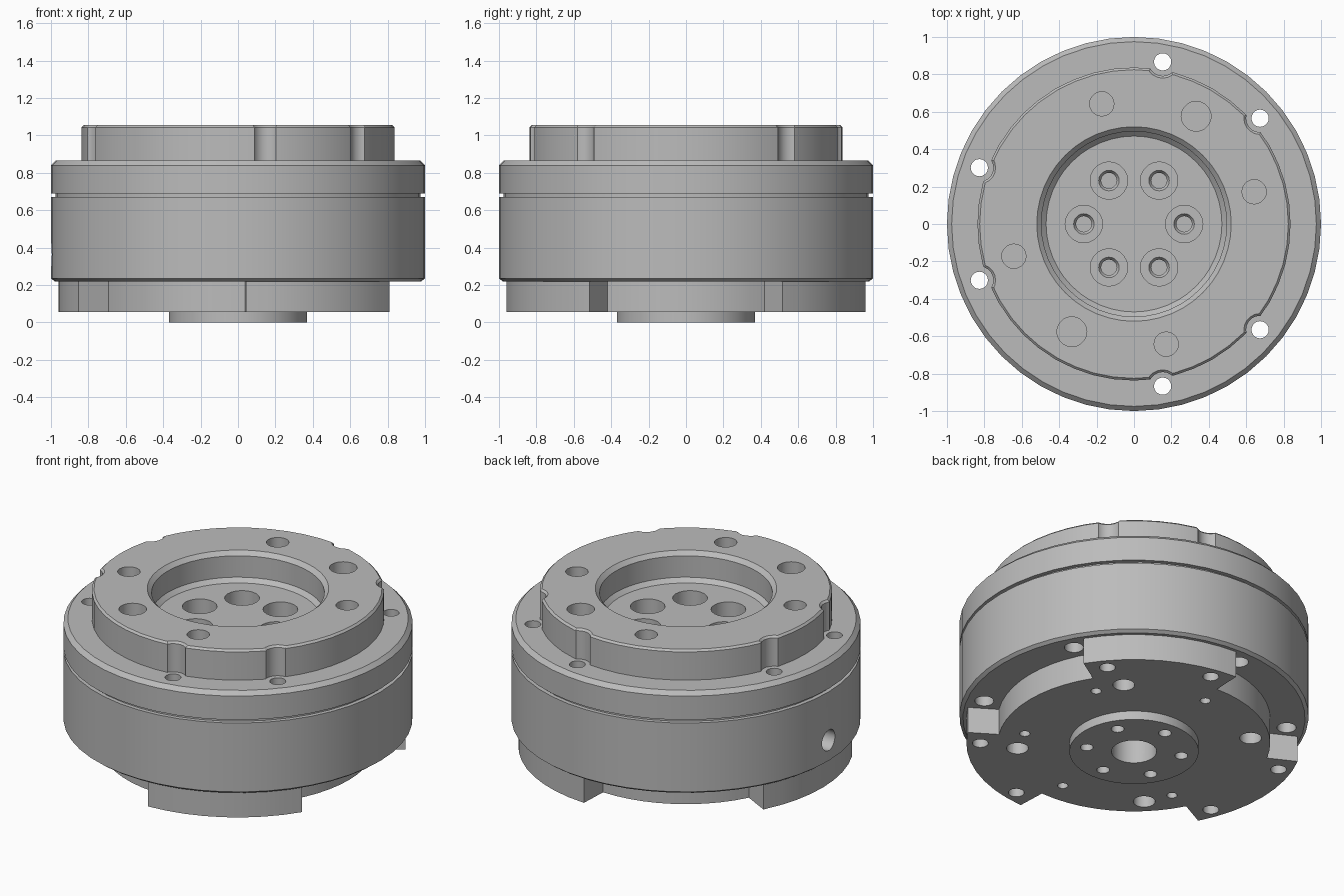
import bpy, bmesh
from math import radians, cos, sin, tau
from mathutils import Matrix, Vector

cube = bpy.data.objects.get("Cube")
if cube:
    bpy.data.objects.remove(cube)

steel = bpy.data.materials.new("light grey metal")
steel.use_nodes = True
GREY = (0.5, 0.5, 0.5, 1)
steel.diffuse_color = GREY
steel.node_tree.nodes["Principled BSDF"].inputs["Base Color"].default_value = GREY


def polar(r, deg, z=0):
    return Vector((r * cos(radians(deg)), r * sin(radians(deg)), z))


def lathe(bm, profile, segs, matrix=Matrix()):
    """Closed solid of revolution; the profile starts and ends on the axis."""
    rings = []
    for r, z in profile:
        n = 1 if r == 0 else segs
        rings.append([bm.verts.new(matrix @ Vector((r * cos(tau * i / segs), r * sin(tau * i / segs), z)))
                      for i in range(n)])
    for a, b in zip(rings, rings[1:]):
        if len(a) == 1:
            bm.faces.new(b[::-1])
        elif len(b) == 1:
            bm.faces.new(a)
        else:
            for i in range(segs):
                j = (i + 1) % segs
                bm.faces.new((a[i], a[j], b[j], b[i]))


def finish(bm, name):
    bmesh.ops.recalc_face_normals(bm, faces=bm.faces)
    mesh = bpy.data.meshes.new(name)
    bm.to_mesh(mesh)
    bm.free()
    mesh.materials.append(steel)
    obj = bpy.data.objects.new(name, mesh)
    bpy.context.collection.objects.link(obj)
    return obj


def turned(name, profile, segs=48):
    bm = bmesh.new()
    lathe(bm, profile, segs)
    return finish(bm, name)


def cutter(name, holes):
    """Holes are (profile, radius of bolt circle, angles)."""
    bm = bmesh.new()
    for profile, r, angles in holes:
        for a in angles:
            lathe(bm, profile, 20, Matrix.Translation(polar(r, a)))
    return bm


def pin(r, low, high):
    return [(0, low), (r, low), (r, high), (0, high)]


def select(obj):
    bpy.ops.object.select_all(action='DESELECT')
    obj.select_set(True)
    bpy.context.view_layer.objects.active = obj


def cut(obj, tool):
    select(obj)
    mod = obj.modifiers.new("cut", 'BOOLEAN')
    mod.operation = 'DIFFERENCE'
    mod.solver = 'EXACT'
    mod.object = tool
    bpy.ops.object.modifier_apply(modifier=mod.name)


# Main housing with narrow groove and bevelled rims
housing = turned("housing", [
    (0, 0.22), (0.98, 0.22), (1, 0.235), (1, 0.67), (0.975, 0.67), (0.975, 0.69),
    (1, 0.69), (1, 0.84), (0.975, 0.865), (0, 0.865)])

# Raised top ring around a dished recess
top_ring = turned("top_ring", [
    (0, 0.85), (0.837, 0.85), (0.837, 1.043), (0.825, 1.055), (0.52, 1.055),
    (0.495, 1.03), (0.495, 0.895), (0.47, 0.87), (0, 0.87)])

# Base plate with three lobes
bm = bmesh.new()
outline = []
for lobe in (60, 180, 300):
    outline += [polar(0.96, lobe - 27.5 + 55 * i / 8, 0.055) for i in range(9)]
    outline += [polar(0.78, lobe + 27.5 + 65 * i / 10, 0.055) for i in range(11)]
face = bm.faces.new([bm.verts.new(p) for p in outline])
top = bmesh.ops.extrude_face_region(bm, geom=[face])
bmesh.ops.translate(bm, vec=(0, 0, 0.17),
                    verts=[v for v in top["geom"] if isinstance(v, bmesh.types.BMVert)])
base_plate = finish(bm, "base_plate")

# Bottom hub
hub = turned("hub", [(0, 0), (0.37, 0), (0.37, 0.06), (0, 0.06)])

# Bolt patterns
bolts = [c + d for c in (60, 180, 300) for d in (-20, 20)]
pockets = [c + d for c in (0, 120, 240) for d in (-27, 27)]
sixths = range(0, 360, 60)
quarters = range(0, 360, 90)
counterbore = [(0, 0.5), (0.042, 0.5), (0.042, 0.66), (0.055, 0.68),
               (0.1, 0.68), (0.1, 1.2), (0, 1.2)]
drilled = [(0, 0.74), (0.065, 0.78), (0.065, 1.2), (0, 1.2)]

bm = cutter("drill", [
    (pin(0.046, -0.1, 1.2), 0.88, bolts),
    (counterbore, 0.268, sixths),
    (drilled, 0.665, [a + 15 for a in quarters]),
    (pin(0.08, 0.8, 1.2), 0.665, (60, 240)),
    (pin(0.13, -0.1, 0.35), 0, (0,)),
    (pin(0.037, -0.1, 0.2), 0.275, [a + 30 for a in sixths]),
    (pin(0.063, -0.1, 0.3), 0.67, [a + 45 for a in quarters]),
    (pin(0.03, -0.1, 0.2), 0.635, (30, 90, 210, 270, 330)),
    (pin(0.055, 0.1, 0.35), 0.88, pockets)])
# Side port
lathe(bm, pin(0.065, 0.84, 1.1), 20,
      Matrix.Translation((0, 0, 0.363)) @ Matrix.Rotation(radians(-90), 4, 'Y'))
drill = finish(bm, "drill")

# Scallops around the bolt heads, flared at the rim
scallop = finish(cutter("scallop", [
    ([(0, 0.8), (0.075, 0.8), (0.075, 1.043), (0.097, 1.065), (0, 1.065)], 0.88, bolts)]), "scallop")

cut(top_ring, scallop)
for part in (housing, top_ring, base_plate, hub):
    cut(part, drill)
    select(part)
    bpy.ops.object.shade_smooth_by_angle(angle=radians(25))
for tool in (drill, scallop):
    bpy.data.objects.remove(tool)
